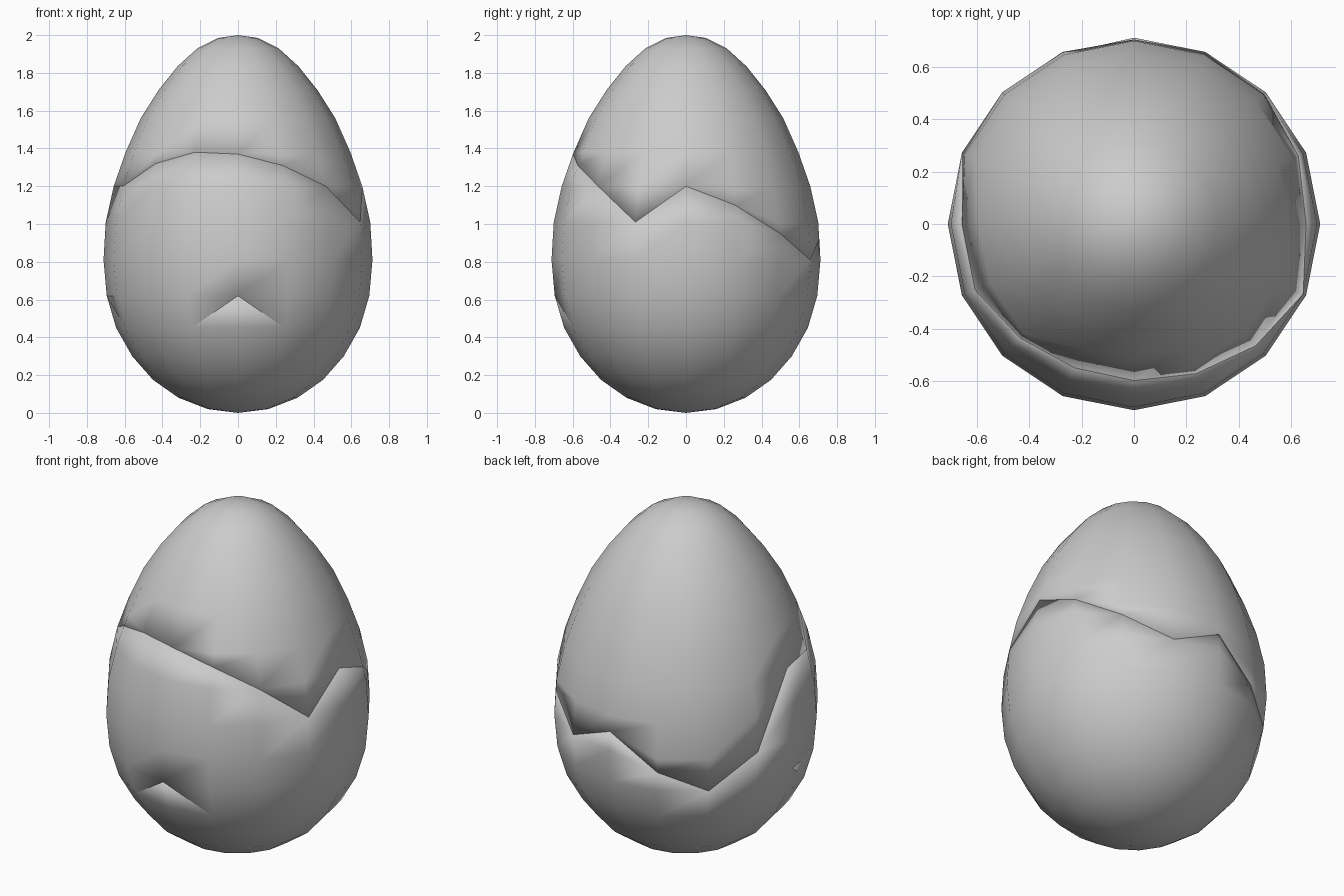
import bpy, bmesh
from math import sin, cos, tau

if "Cube" in bpy.data.objects:
    bpy.data.objects.remove(bpy.data.objects["Cube"])

SIDES = 16
# egg profile: (radius, height) from bottom pole to top pole
PROFILE = [(0, 0), (.16, .02), (.315, .08), (.45, .175), (.56, .30), (.645, .45),
           (.695, .62), (.712, .81), (.70, 1.01), (.658, 1.20), (.595, 1.38),
           (.515, 1.56), (.42, 1.71), (.32, 1.835), (.215, 1.93), (.105, 1.985), (0, 2)]
# crack height at each of the 16 columns, starting at +x, counter-clockwise
CRACK = [1.20, 1.10, .95, .81, .92, .73, .62, .81,
         1.20, 1.20, 1.32, 1.38, 1.37, 1.31, 1.20, 1.01]


def radius_at(z):
    for (r0, z0), (r1, z1) in zip(PROFILE, PROFILE[1:]):
        if z <= z1:
            return r0 + (r1 - r0) * (z - z0) / (z1 - z0)
    return 0


def shell(name, top, slits=()):
    """Half an egg from its pole to the jagged crack, with thin shell walls."""
    bm = bmesh.new()
    pole = bm.verts.new((0, 0, 2 if top else 0))
    rings = [z for _, z in PROFILE[1:-1]]
    columns = []
    for k, crack in enumerate(CRACK):
        if top:
            levels = [z for z in reversed(rings) if z > crack + .03]
        else:
            levels = [z for z in rings if z < crack - .03]
        a = tau * k / SIDES
        columns.append([pole] + [bm.verts.new((radius_at(z) * cos(a), radius_at(z) * sin(a), z))
                                 for z in levels + [crack]])
    # strips between neighbouring columns: quads, then triangles at the crack
    for k in range(SIDES):
        L, R = columns[k], columns[(k + 1) % SIDES]
        i = j = 0
        while i < len(L) - 1 or j < len(R) - 1:
            ni, nj = min(i + 1, len(L) - 1), min(j + 1, len(R) - 1)
            vs = list(dict.fromkeys([L[i], R[j], R[nj], L[ni]]))
            bm.faces.new(vs[::-1] if top else vs)
            i, j = ni, nj
    # small hairline slits: paths of (column, ring) vertices
    cuts = []
    for path in slits:
        pts = [columns[c][r] for c, r in path]
        for a, b in zip(pts, pts[1:]):
            if not bm.edges.get((a, b)):
                bmesh.ops.connect_verts(bm, verts=[a, b])
            e = bm.edges.get((a, b))
            if e:
                cuts.append(e)
    if cuts:
        bmesh.ops.split_edges(bm, edges=cuts)
    for f in bm.faces:
        f.smooth = True
    mesh = bpy.data.meshes.new(name)
    bm.to_mesh(mesh)
    bm.free()
    ob = bpy.data.objects.new(name, mesh)
    bpy.context.collection.objects.link(ob)
    wall = ob.modifiers.new("wall", 'SOLIDIFY')
    wall.thickness = .02
    wall.offset = -1
    return ob


# lower shell with a chip slit on the front and one on the left side
shell("lower_shell", False, [[(11, 5), (12, 6), (13, 5)], [(9, 5), (8, 6), (9, 6)]])
# upper shell resting on the crack line
shell("upper_shell", True)
